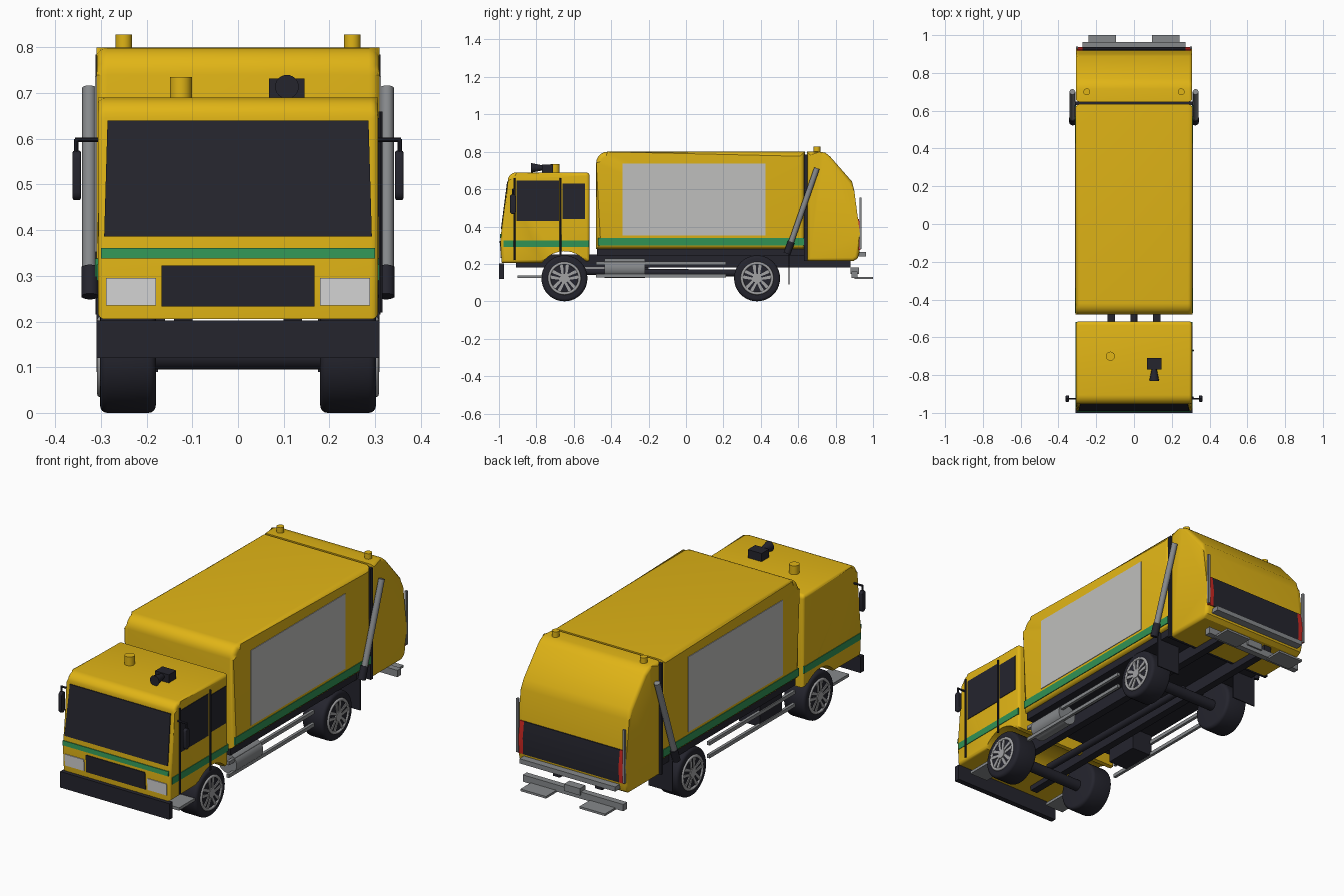
import bpy, bmesh, math
from mathutils import Vector

if "Cube" in bpy.data.objects:
    bpy.data.objects.remove(bpy.data.objects["Cube"])


def material(name, r, g, b):
    m = bpy.data.materials.new(name)
    m.diffuse_color = (r, g, b, 1)
    m.use_nodes = True
    m.node_tree.nodes["Principled BSDF"].inputs["Base Color"].default_value = m.diffuse_color
    return m


YELLOW = material("yellow paint", 0.75, 0.46, 0.008)
DARK = material("dark rubber and glass", 0.018, 0.018, 0.027)
GREEN = material("green stripe", 0.03, 0.29, 0.09)
PANEL = material("pale grey panel", 0.52, 0.52, 0.51)
METAL = material("grey metal", 0.24, 0.25, 0.26)
RIM = material("rim silver", 0.36, 0.36, 0.37)
LAMP = material("headlight white", 0.7, 0.7, 0.7)
RED = material("tail light red", 0.6, 0.02, 0.015)


def finish(name, bm, mat):
    bmesh.ops.recalc_face_normals(bm, faces=bm.faces)
    me = bpy.data.meshes.new(name)
    bm.to_mesh(me)
    bm.free()
    me.materials.append(mat)
    me.shade_smooth()
    me.set_sharp_from_angle(angle=math.radians(32))
    ob = bpy.data.objects.new(name, me)
    bpy.context.collection.objects.link(ob)
    return ob


def prisms(name, profiles, x0, x1, mat, bevel=0.0):
    """Extrude (y, z) profiles from x0 to x1; bevel rounds only the cap rims."""
    bm = bmesh.new()
    for prof in profiles:
        a = [bm.verts.new((x0, y, z)) for y, z in prof]
        b = [bm.verts.new((x1, y, z)) for y, z in prof]
        bm.faces.new(a)
        bm.faces.new(b)
        for i in range(len(a)):
            j = (i + 1) % len(a)
            bm.faces.new((a[i], a[j], b[j], b[i]))
    if bevel:
        rim = [e for e in bm.edges if abs(e.verts[0].co.x - e.verts[1].co.x) < 1e-6]
        bmesh.ops.bevel(bm, geom=rim, offset=bevel, segments=4, profile=0.5,
                        affect='EDGES', clamp_overlap=False)
    return finish(name, bm, mat)


def box(name, x, y, z, mat):
    return prisms(name, [[(y[0], z[0]), (y[1], z[0]), (y[1], z[1]), (y[0], z[1])]], x[0], x[1], mat)


def rod(name, p, q, r, mat, r2=None, sides=24, bevel=0.0):
    """Cylinder or cone between two points."""
    p, q = Vector(p), Vector(q)
    d = q - p
    bm = bmesh.new()
    bmesh.ops.create_cone(bm, cap_ends=True, segments=sides, radius1=r,
                          radius2=r if r2 is None else r2, depth=d.length)
    if bevel:
        rim = [e for e in bm.edges if abs(e.verts[0].co.z - e.verts[1].co.z) < 1e-6]
        bmesh.ops.bevel(bm, geom=rim, offset=bevel, segments=4, profile=0.5, affect='EDGES')
    rot = d.to_track_quat('Z', 'Y').to_matrix().to_4x4()
    bmesh.ops.transform(bm, matrix=rot, verts=bm.verts)
    bmesh.ops.translate(bm, vec=(p + q) / 2, verts=bm.verts)
    return finish(name, bm, mat)


def arc(cy, cz, r, a0, a1, n):
    return [(cy + r * math.cos(math.radians(a0 + (a1 - a0) * i / n)),
             cz + r * math.sin(math.radians(a0 + (a1 - a0) * i / n))) for i in range(n + 1)]


def span(s, a, b):
    """x range mirrored to side s."""
    return (a, b) if s > 0 else (-b, -a)


FRONT_Y, REAR_Y, AXLE_Z = -0.65, 0.38, 0.123

# Cab shell with wheel arches in its profile
cab = [(-0.985, 0.205), (-0.993, 0.33), (-0.952, 0.645)]
cab += arc(-0.905, 0.64, 0.05, 160, 90, 5) + arc(-0.535, 0.67, 0.02, 90, 0, 4)
cab += [(-0.515, 0.215)] + arc(FRONT_Y, AXLE_Z, 0.145, 38, 145, 12)
prisms("cab", [cab], -0.307, 0.307, YELLOW, 0.016)


def cab_face(z):
    if z > 0.33:
        return -0.993 + 0.041 * (z - 0.33) / 0.315
    return -0.985 - 0.008 * (z - 0.205) / 0.125


def front_plate(name, x0, x1, z0, z1, mat, taper=1.0):
    a, b = cab_face(z0), cab_face(z1)
    ob = prisms(name, [[(a - .004, z0), (b - .004, z1), (b + .004, z1), (a + .004, z0)]], x0, x1, mat)
    for v in ob.data.vertices:
        if v.co.z > (z0 + z1) / 2:
            v.co.x *= taper


# Cab front details
front_plate("windshield", -0.293, 0.293, 0.386, 0.64, DARK, 0.975)
front_plate("front_stripe", -0.30, 0.30, 0.338, 0.361, GREEN)
front_plate("grille", -0.168, 0.168, 0.233, 0.323, DARK)
for s in (-1, 1):
    front_plate("headlight", *span(s, 0.18, 0.289), 0.235, 0.295, LAMP)
box("front_bumper", (-0.31, 0.31), (-1.0, -0.972), (0.12, 0.202), DARK)

# Door windows and grab rails, on one side only
box("door_window", (0.303, 0.310), (-0.905, -0.68), (0.43, 0.645), DARK)
box("rear_cab_window", (0.303, 0.310), (-0.66, -0.54), (0.44, 0.63), DARK)
for y, z0 in ((-0.917, 0.22), (-0.67, 0.25)):
    rod("grab_rail", (0.312, y, z0), (0.312, y, 0.66), 0.005, DARK, sides=10)

# Roof equipment
rod("cab_beacon", (-0.125, -0.70, 0.685), (-0.125, -0.70, 0.735), 0.024, YELLOW)
box("horn_box", (0.068, 0.146), (-0.77, -0.71), (0.688, 0.732), DARK)
rod("horn_bell", (0.107, -0.77, 0.714), (0.107, -0.83, 0.714), 0.014, DARK, 0.026)

# Refuse container and tailgate
hold = [(-0.48, 0.28)] + arc(-0.42, 0.74, 0.06, 180, 90, 7) + [(0.635, 0.80), (0.635, 0.28)]
prisms("container", [hold], -0.31, 0.31, YELLOW, 0.024)
prisms("tailgate", [[(0.647, 0.80), (0.715, 0.80), (0.745, 0.795), (0.77, 0.775), (0.888, 0.64),
                     (0.90, 0.59), (0.93, 0.36), (0.927, 0.26), (0.918, 0.23), (0.895, 0.215),
                     (0.647, 0.215)]], -0.308, 0.308, YELLOW, 0.018)
box("tailgate_seam", (-0.312, 0.312), (0.631, 0.649), (0.215, 0.785), DARK)

# Rear panel with lights and guard bar
rear = [(0.91, 0.275), (0.932, 0.275), (0.936, 0.36), (0.925, 0.44), (0.91, 0.44)]
prisms("rear_panel", [rear], -0.272, 0.272, DARK)
box("rear_guard_bar", (-0.272, 0.272), (0.92, 0.963), (0.24, 0.264), METAL)
box("rear_bumper", (-0.285, 0.285), (0.885, 0.917), (0.125, 0.16), METAL)
box("rear_bumper_bracket", (-0.045, 0.045), (0.88, 0.925), (0.145, 0.18), METAL)

# Chassis
box("container_floor", (-0.29, 0.29), (-0.475, 0.64), (0.243, 0.285), DARK)
rod("propshaft", (0, -0.65, 0.16), (0, 0.38, 0.15), 0.018, DARK)
rod("fuel_tank", (0.245, -0.435, 0.178), (0.245, -0.22, 0.178), 0.052, METAL, sides=32)
box("battery_box", (-0.28, -0.16), (-0.38, -0.20), (0.13, 0.245), DARK)
for y in (FRONT_Y, REAR_Y):
    rod("axle", (-0.2, y, AXLE_Z), (0.2, y, AXLE_Z), 0.028, DARK)


def wheel(s, y):
    rod("tyre", (s * 0.18, y, AXLE_Z), (s * 0.302, y, AXLE_Z), 0.123, DARK, sides=40, bevel=0.016)
    bpy.ops.mesh.primitive_torus_add(major_segments=40, minor_segments=8, major_radius=0.081,
                                     minor_radius=0.008, location=(s * 0.301, y, AXLE_Z),
                                     rotation=(0, math.pi / 2, 0))
    ring = bpy.context.object
    ring.name = "rim_ring"
    ring.data.materials.append(RIM)
    ring.data.shade_smooth()
    rod("hub", (s * 0.298, y, AXLE_Z), (s * 0.309, y, AXLE_Z), 0.024, RIM)
    bars = []
    for k in range(5):
        for t in (-1, 1):
            a = math.radians(90 + 72 * k)
            c, n = math.cos(a), math.sin(a)
            quad = [(0.012, t * 0.003), (0.08, t * 0.008), (0.08, t * 0.026), (0.012, t * 0.014)]
            bars.append([(y + u * c - v * n, AXLE_Z + u * n + v * c) for u, v in quad])
    prisms("rim_spokes", bars, *span(s, 0.299, 0.306), RIM)


# Everything mirrored left and right
for s in (-1, 1):
    for y in (FRONT_Y, REAR_Y):
        wheel(s, y)
    box("cab_side_stripe", span(s, 0.303, 0.310), (-0.975, -0.518), (0.29, 0.325), GREEN)
    box("container_stripe", span(s, 0.306, 0.313), (-0.47, 0.63), (0.298, 0.338), GREEN)
    box("side_panel", span(s, 0.306, 0.313), (-0.34, 0.425), (0.352, 0.737), PANEL)
    # mirror and its arm
    rod("mirror_arm", (s * 0.295, -0.925, 0.598), (s * 0.357, -0.925, 0.598), 0.005, DARK, sides=10)
    rod("mirror_drop", (s * 0.354, -0.925, 0.60), (s * 0.354, -0.925, 0.56), 0.005, DARK, sides=10)
    prisms("mirror", [arc(-0.925, 0.557, 0.017, 0, 180, 6) + arc(-0.925, 0.483, 0.017, 180, 360, 6)],
           *span(s, 0.344, 0.362), DARK, 0.004)
    # tailgate ram
    rod("ram_cylinder", (s * 0.326, 0.56, 0.31), (s * 0.326, 0.70, 0.712), 0.015, METAL)
    rod("ram_base", (s * 0.324, 0.54, 0.255), (s * 0.324, 0.563, 0.318), 0.019, DARK)
    rod("tail_beacon", (s * 0.25, 0.70, 0.79), (s * 0.25, 0.70, 0.828), 0.018, YELLOW)
    # rear lights, posts and steps
    prisms("tail_light", [rear], *span(s, 0.272, 0.302), RED)
    box("rear_post", span(s, 0.296, 0.308), (0.927, 0.939), (0.28, 0.555), METAL)
    box("rear_step", span(s, 0.095, 0.24), (0.90, 1.0), (0.12, 0.131), METAL)
    # frame, side guards, flaps and cab steps
    box("frame_rail", span(s, 0.10, 0.14), (-0.91, 0.88), (0.18, 0.25), DARK)
    for z in (0.137, 0.203):
        box("side_guard", span(s, 0.27, 0.285), (-0.48, 0.215), (z - 0.009, z + 0.009), METAL)
    box("mud_flap", span(s, 0.175, 0.31), (0.547, 0.553), (0.09, 0.285), DARK)
    box("cab_step", span(s, 0.19, 0.295), (-0.90, -0.755), (0.124, 0.139), METAL)
